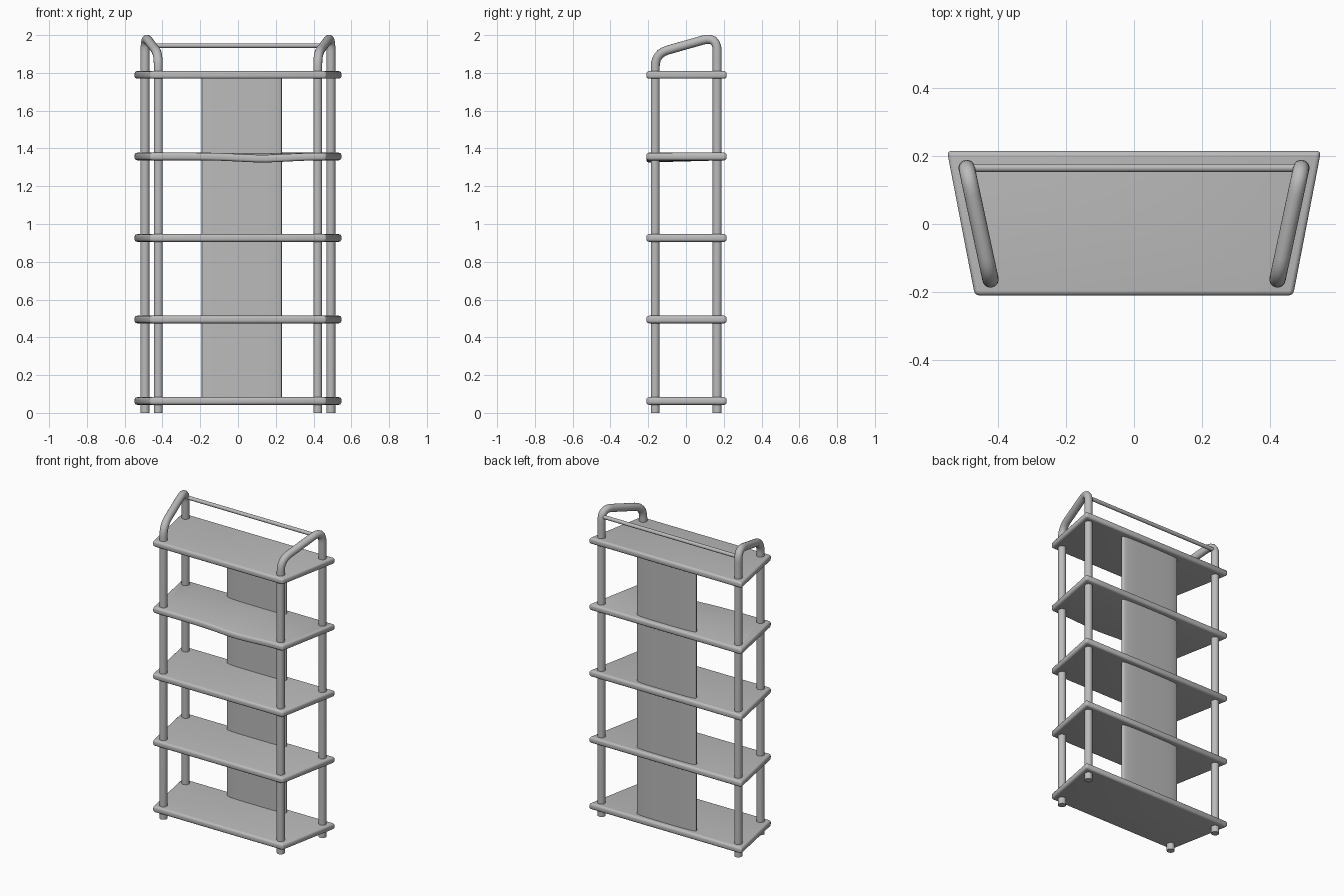
import bpy, bmesh, math
from mathutils import Vector

if "Cube" in bpy.data.objects:
    bpy.data.objects.remove(bpy.data.objects["Cube"], do_unlink=True)

grey = bpy.data.materials.new("light_grey")
grey.use_nodes = True
grey.diffuse_color = (0.5, 0.5, 0.5, 1)
grey.node_tree.nodes["Principled BSDF"].inputs["Base Color"].default_value = grey.diffuse_color


def add_mesh(name, bm, angle=60):
    """Turn a bmesh into a smooth shaded grey object."""
    bmesh.ops.recalc_face_normals(bm, faces=bm.faces)
    mesh = bpy.data.meshes.new(name)
    bm.to_mesh(mesh)
    bm.free()
    mesh.materials.append(grey)
    obj = bpy.data.objects.new(name, mesh)
    bpy.context.collection.objects.link(obj)
    bpy.ops.object.select_all(action='DESELECT')
    obj.select_set(True)
    bpy.context.view_layer.objects.active = obj
    bpy.ops.object.shade_smooth_by_angle(angle=math.radians(angle))
    return obj


def prism(outline, z0, z1):
    """Extrude a plan outline from z0 to z1."""
    bm = bmesh.new()
    face = bm.faces.new([bm.verts.new((x, y, z0)) for x, y in outline])
    top = bmesh.ops.extrude_face_region(bm, geom=[face])["geom"]
    bmesh.ops.translate(bm, vec=(0, 0, z1 - z0),
                        verts=[v for v in top if isinstance(v, bmesh.types.BMVert)])
    return bm


def rounded_path(points, radii, steps=6):
    """Replace the inner corners of a polyline with smooth arcs."""
    pts = [Vector(p) for p in points]
    path = [pts[0]]
    for a, b, c, r in zip(pts, pts[1:], pts[2:], radii):
        start, end = b + (a - b).normalized() * r, b + (c - b).normalized() * r
        for i in range(steps + 1):
            t = i / steps
            path.append(start * (1 - t) ** 2 + b * 2 * t * (1 - t) + end * t * t)
    return path + [pts[-1]]


def tube(name, path, radius, sides=16):
    """Sweep a circle along a path lying in one plane, with capped ends."""
    bm = bmesh.new()
    normal = (path[len(path) // 2] - path[0]).cross(path[-1] - path[0])
    normal = normal.normalized() if normal.length > 1e-6 else Vector((0, 1, 0))
    rings = []
    for i, p in enumerate(path):
        tangent = (path[min(i + 1, len(path) - 1)] - path[max(i - 1, 0)]).normalized()
        side = tangent.cross(normal)
        angles = [math.tau * k / sides for k in range(sides)]
        rings.append([bm.verts.new(p + (normal * math.cos(a) + side * math.sin(a)) * radius)
                      for a in angles])
    for low, high in zip(rings, rings[1:]):
        for k in range(sides):
            n = (k + 1) % sides
            bm.faces.new((low[k], low[n], high[n], high[k]))
    bm.faces.new(rings[0])
    bm.faces.new(rings[-1])
    return add_mesh(name, bm)


def shelf(name, z, sag=0.0):
    """Trapezoid board with clipped corners and a rounded rim."""
    half = 0.02
    bm = prism([(-0.468, -0.21), (0.468, -0.21), (0.55, 0.215), (-0.55, 0.215)],
               z - half, z + half)
    upright = [e for e in bm.edges if abs(e.verts[0].co.z - e.verts[1].co.z) > half]
    bmesh.ops.bevel(bm, geom=upright, offset=0.012, segments=2, profile=0.5, affect='EDGES')
    rim = [e for e in bm.edges if abs(e.verts[0].co.z - e.verts[1].co.z) < half]
    bmesh.ops.bevel(bm, geom=rim, offset=0.014, segments=4, profile=0.5, affect='EDGES')
    if sag:
        for i in range(-8, 9):
            bmesh.ops.bisect_plane(bm, geom=bm.verts[:] + bm.edges[:] + bm.faces[:],
                                   plane_co=(i * 0.05, 0, 0), plane_no=(1, 0, 0))
        # The front edge dips while the back edge stays straight
        for v in bm.verts:
            front = (0.215 - v.co.y) / 0.425
            v.co.z -= sag * front * math.exp(-((v.co.x - 0.13) / 0.18) ** 2)
    return add_mesh(name, bm)


# Five shelves, the fourth slightly bent
for i in range(5):
    shelf(f"shelf_{i + 1}", 0.063 + i * 0.4315, sag=0.012 if i == 3 else 0.0)

# Side frames: front post, sloping top rail and back post as one bent tube
for side, sx in (("right", -1), ("left", 1)):
    front, back = Vector((sx * 0.422, -0.163, 0)), Vector((sx * 0.492, 0.165, 0))
    corners = [front, front + Vector((0, 0, 1.902)), back + Vector((0, 0, 1.995)), back]
    tube(f"{side}_frame", rounded_path(corners, (0.07, 0.08)), 0.024)

# Thin rail between the back posts
tube("top_rail", [Vector((-0.485, 0.165, 1.944)), Vector((0.485, 0.165, 1.944))], 0.012)

# Upright back panel with softly rounded faces and ends
outline = []
for k in range(48):
    a = math.tau * k / 48
    c, s = math.cos(a), math.sin(a)
    outline.append((0.02 + 0.212 * math.copysign(abs(c) ** 0.6, c),
                    0.167 + 0.018 * math.copysign(abs(s) ** 0.6, s)))
add_mesh("back_panel", prism(outline, 0.063, 1.789))
